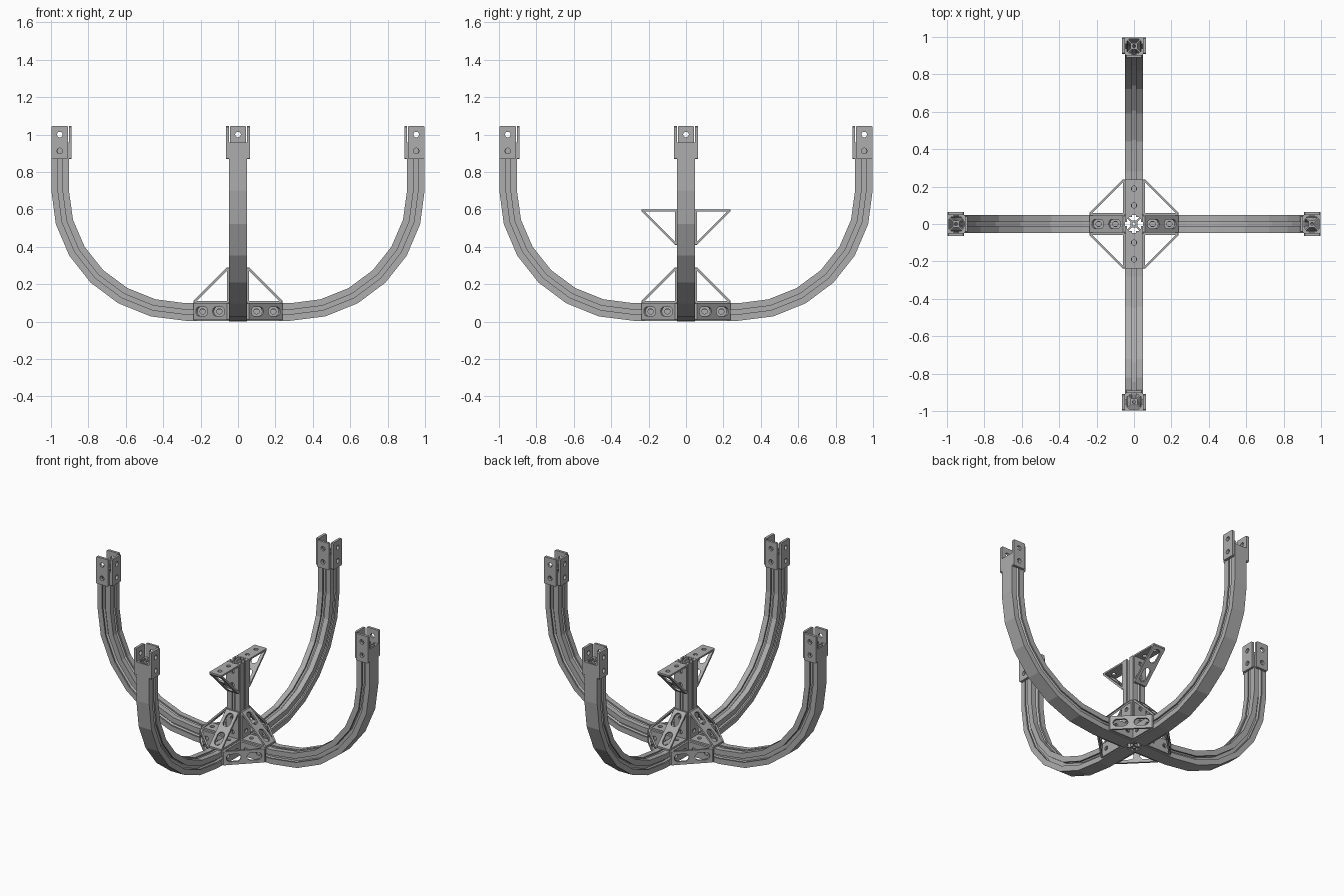
import bpy, bmesh
from math import sin, cos, pi, radians
from mathutils import Vector

cube = bpy.data.objects.get("Cube")
if cube:
    bpy.data.objects.remove(cube)

metal = bpy.data.materials.new("aluminium grey")
metal.use_nodes = True
GREY = (0.42, 0.42, 0.42, 1)
metal.diffuse_color = GREY
metal.node_tree.nodes["Principled BSDF"].inputs["Base Color"].default_value = GREY

X, Y, Z = Vector((1, 0, 0)), Vector((0, 1, 0)), Vector((0, 0, 1))
HALF = 0.047      # half width of the rails
MID = 0.051       # height of the lower rail axis


def sweep(bm, loops, stations):
    """Sweep an outline with holes through stations (origin, axis a, axis b)."""
    caps = [[], []]
    for loop in loops:
        n = len(loop)
        rings = [[bm.verts.new(o + A * a + B * b) for a, b in loop] for o, A, B in stations]
        for cap, ring in zip(caps, (rings[0], rings[-1])):
            cap += [bm.edges.new((ring[i], ring[(i + 1) % n])) for i in range(n)]
        for r, s in zip(rings, rings[1:]):
            for i in range(n):
                j = (i + 1) % n
                bm.faces.new((r[i], r[j], s[j], s[i]))
    for cap, (o, A, B) in zip(caps, (stations[0], stations[-1])):
        bmesh.ops.triangle_fill(bm, edges=cap, use_beauty=True, normal=A.cross(B))


def finish(bm, name):
    bmesh.ops.recalc_face_normals(bm, faces=bm.faces)
    mesh = bpy.data.meshes.new(name)
    bm.to_mesh(mesh)
    bm.free()
    mesh.materials.append(metal)
    obj = bpy.data.objects.new(name, mesh)
    bpy.context.collection.objects.link(obj)


def plate(bm, loops, origin, A, B, thickness):
    sweep(bm, loops, [(origin, A, B), (origin + thickness, A, B)])


def slot(ca, cb, r, stretch=0, n=16):
    """Round hole, or a long slot when stretched along a."""
    pts = []
    for i in range(n):
        t = 2 * pi * (i + 0.5) / n
        pts.append((ca + r * cos(t) + (stretch if cos(t) > 0 else -stretch), cb + r * sin(t)))
    return pts


def panel(a0, a1, hb, c=0.008):
    """Rectangle with clipped corners."""
    return [(a0 + c, -hb), (a1 - c, -hb), (a1, c - hb), (a1, hb - c),
            (a1 - c, hb), (a0 + c, hb), (a0, hb - c), (a0, c - hb)]


def rail_profile(open_sides):
    """Slotted rail: groove on each open side, closed channel on the others."""
    cavity = [(-0.028, 0.038), (-0.028, 0.034), (-0.012, 0.018)]
    cavity += [(-a, b) for a, b in reversed(cavity)]
    mouth = [(-0.012, HALF), (-0.012, 0.038)]
    groove = mouth + cavity + [(-a, b) for a, b in reversed(mouth)]
    outer, holes = [], [slot(0, 0, 0.009, n=12)]
    for k in range(4):
        def turn(pts):
            for _ in range(k):
                pts = [(b, -a) for a, b in pts]
            return pts
        outer += turn([(-HALF, HALF)])
        if k in open_sides:
            outer += turn(groove)
        else:
            holes.append(turn(cavity))
    return [outer] + holes


# Central post
bm = bmesh.new()
sweep(bm, rail_profile((0, 1, 2, 3)), [(Z * 0, X, Y), (Z * 0.6, X, Y)])
finish(bm, "centre_post")

# Path of a curved arm as distance from the centre, height and tilt
arm_path = [(HALF, MID, 0, 1)]
for k in range(7):
    t = radians(15 * k)
    grow = 1 / cos(radians(7.5)) if 0 < k < 6 else 1
    arm_path.append((0.28 + 0.671 * sin(t), MID + 0.65 * (1 - cos(t)), t, grow))
arm_path.append((0.951, 0.957, pi / 2, 1))

sides = {"left": X, "right": -X, "front": -Y, "back": Y}
for side, d in sides.items():
    lat = Z.cross(d)
    # Curved arm, plain on the outside of the bend
    bm = bmesh.new()
    sweep(bm, rail_profile((0, 1, 3)),
          [(d * r + Z * z, lat, (Z * cos(t) - d * sin(t)) * g) for r, z, t, g in arm_path])
    finish(bm, side + "_arm")

    # Three drilled plates around the arm tip
    bm = bmesh.new()
    outline = [panel(-0.089, 0.089, 0.044, 0.005), slot(-0.045, 0, 0.015), slot(0.043, 0, 0.015)]
    for s in (-1, 1):
        plate(bm, outline, d * 0.953 + lat * s * HALF + Z * 0.957, Z, d, lat * s * 0.017)
    plate(bm, outline, d * 0.904 + Z * 0.957, Z, lat, d * -0.015)
    finish(bm, side + "_tip_bracket")


def gusset(name, origin, u, v):
    """Triangular corner bracket: two drilled legs and a slotted brace."""
    w = u.cross(v)
    bm = bmesh.new()
    leg = [panel(0, 0.19, 0.045, 0.003), slot(0.05, 0, 0.014), slot(0.14, 0, 0.014)]
    plate(bm, leg, origin, u, w, v * 0.011)
    plate(bm, leg, origin, v, w, u * 0.011)
    along, inward = (v - u).normalized(), -(u + v).normalized()
    brace = [panel(-0.127, 0.127, 0.045, 0.003)]
    brace += [slot(s * 0.0636, 0, 0.025, 0.02) for s in (-1, 1)]
    plate(bm, brace, origin + (u + v) * 0.1, along, w, inward * 0.012)
    finish(bm, name)


# Gussets between neighbouring arms, and between arms and post
GAP = 0.049
for sx in (-1, 1):
    for sy in (-1, 1):
        name = ("front" if sy < 0 else "back") + ("_left" if sx > 0 else "_right")
        gusset(name + "_gusset", X * sx * GAP + Y * sy * GAP + Z * 0.054, X * sx, Y * sy)
for side, d in sides.items():
    gusset(side + "_lower_gusset", d * GAP + Z * 0.099, d, Z)

# Upper gussets carry the mounting faces
for side in ("front", "back"):
    d = sides[side]
    gusset(side + "_upper_gusset", d * GAP + Z * 0.6, d, -Z)
